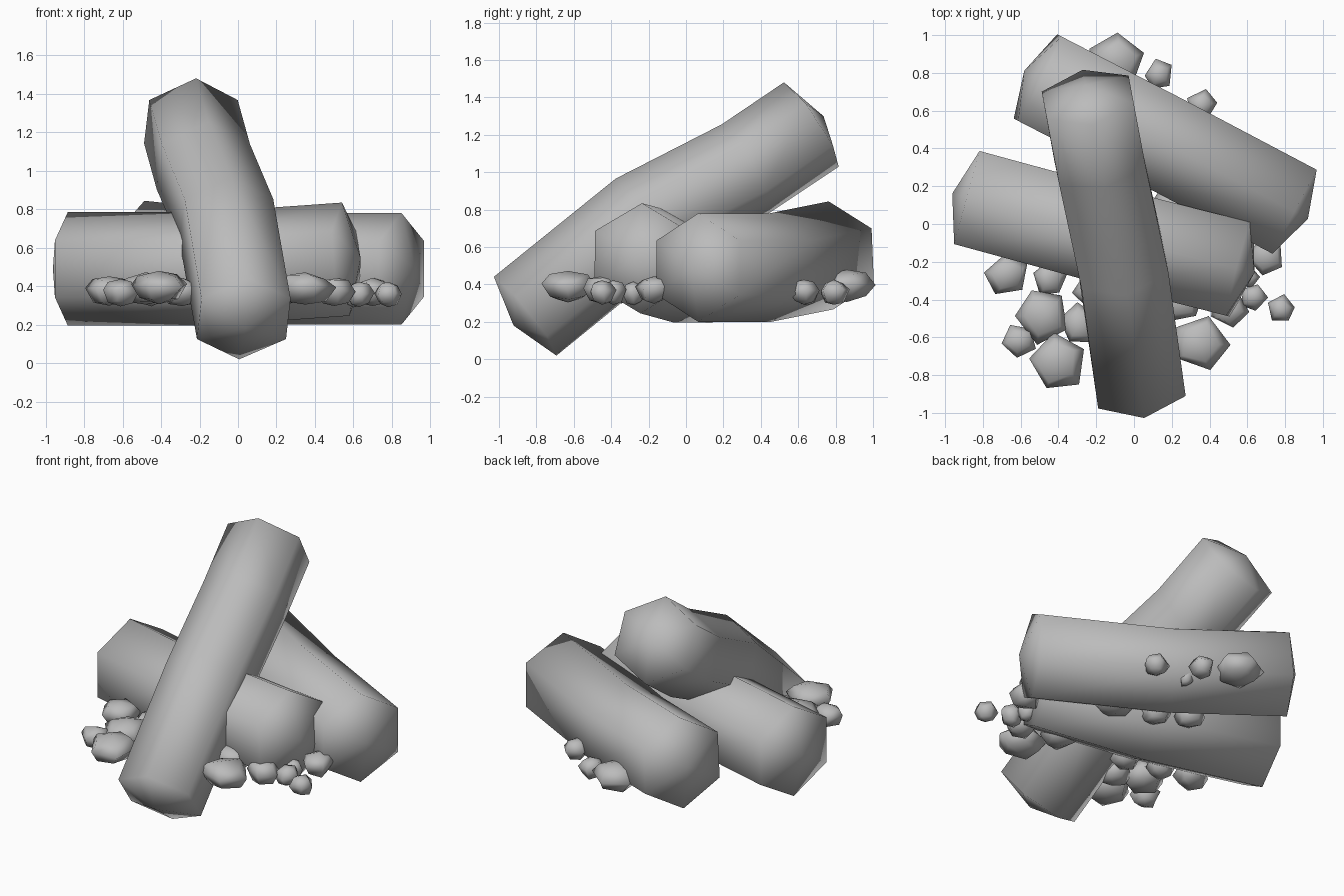
import bpy, math, random
from mathutils import Vector

random.seed(4)
cube = bpy.data.objects.get("Cube")
if cube:
    bpy.data.objects.remove(cube)

grey = bpy.data.materials.new("stone grey")
grey.use_nodes = True
colour = (0.5, 0.5, 0.5, 1)
grey.diffuse_color = colour
grey.node_tree.nodes["Principled BSDF"].inputs["Base Color"].default_value = colour


def make_object(name, rings, tips):
    """Join equal rings of points into a tube closed by a fan at each tip."""
    n = len(rings[0])
    verts = [p for ring in rings for p in ring] + list(tips)
    first, last = len(verts) - 2, len(verts) - 1
    top = (len(rings) - 1) * n
    faces = []
    for i in range(n):
        j = (i + 1) % n
        for base in range(0, top, n):
            faces.append((base + i, base + j, base + n + j, base + n + i))
        faces.append((first, j, i))
        faces.append((last, top + i, top + j))
    mesh = bpy.data.meshes.new(name)
    mesh.from_pydata(verts, [], faces)
    mesh.update()
    mesh.materials.append(grey)
    mesh.shade_smooth()
    obj = bpy.data.objects.new(name, mesh)
    bpy.context.collection.objects.link(obj)


def log(name, path, radius, bulge):
    """Six-sided log along a path, with shallow pointed ends."""
    pts = [Vector(p) for p in path]
    rings = []
    for k, p in enumerate(pts):
        before, after = pts[max(k - 1, 0)], pts[min(k + 1, len(pts) - 1)]
        axis = (after - before).normalized()
        side = axis.cross(Vector((0, 0, 1))).normalized()
        up = side.cross(axis)
        rings.append([p + radius * (up * math.cos(a) - side * math.sin(a))
                      for a in (math.tau * i / 6 for i in range(6))])
    tips = (pts[0] + (pts[0] - pts[1]).normalized() * bulge,
            pts[-1] + (pts[-1] - pts[-2]).normalized() * bulge)
    make_object(name, rings, tips)


def rock(name, x, y, z, r, turn):
    """Chunky five-sided pebble, widest at the middle."""
    h = 0.25 * r + 0.045
    rings = []
    for level, width in ((-0.75, 0.72), (0.1, 1.08), (0.75, 0.75)):
        ring = []
        for i in range(5):
            a = turn + math.tau * i / 5 + random.uniform(-0.12, 0.12)
            w = r * width * random.uniform(0.9, 1.08)
            ring.append((x + w * math.cos(a), y + w * math.sin(a),
                         z + h * (level + random.uniform(-0.15, 0.15))))
        rings.append(ring)
    make_object(name, rings, ((x, y, z - 1.05 * h), (x, y, z + 1.05 * h)))


# Three stacked logs
log("leaning_log", [(0.03, -0.86, 0.23), (-0.06, -0.23, 0.74),
                    (-0.18, 0.32, 1.02), (-0.245, 0.67, 1.255)], 0.27, 0.08)
log("middle_log", [(-0.885, 0.14, 0.49), (-0.15, -0.06, 0.49),
                   (0.56, -0.24, 0.54)], 0.295, 0.08)
log("back_log", [(0.85, 0.065, 0.49), (0.12, 0.45, 0.49),
                 (-0.51, 0.775, 0.555)], 0.29, 0.08)

# Loose pebbles: x, y, radius
pebbles = [
    (-0.67, -0.27, 0.11), (-0.45, -0.29, 0.09), (-0.48, -0.48, 0.14),
    (-0.61, -0.62, 0.09), (-0.41, -0.73, 0.15), (-0.29, -0.53, 0.1),
    (0.35, -0.63, 0.14), (0.24, -0.4, 0.12), (0.5, -0.45, 0.1),
    (0.63, -0.39, 0.07), (0.78, -0.45, 0.07), (0.7, -0.17, 0.1),
    (0.6, -0.28, 0.06), (-0.09, 0.86, 0.15), (0.13, 0.79, 0.075),
    (0.36, 0.63, 0.075), (0.14, 0.65, 0.05), (0.23, 0.1, 0.14),
    (0.45, -0.12, 0.06), (-0.02, 0.18, 0.1), (-0.2, 0.28, 0.1),
    (-0.22, -0.35, 0.1)]
for k, (x, y, r) in enumerate(pebbles):
    rock(f"pebble_{k + 1}", x, y, 0.325 + 0.45 * r, r, random.uniform(0, 2))
